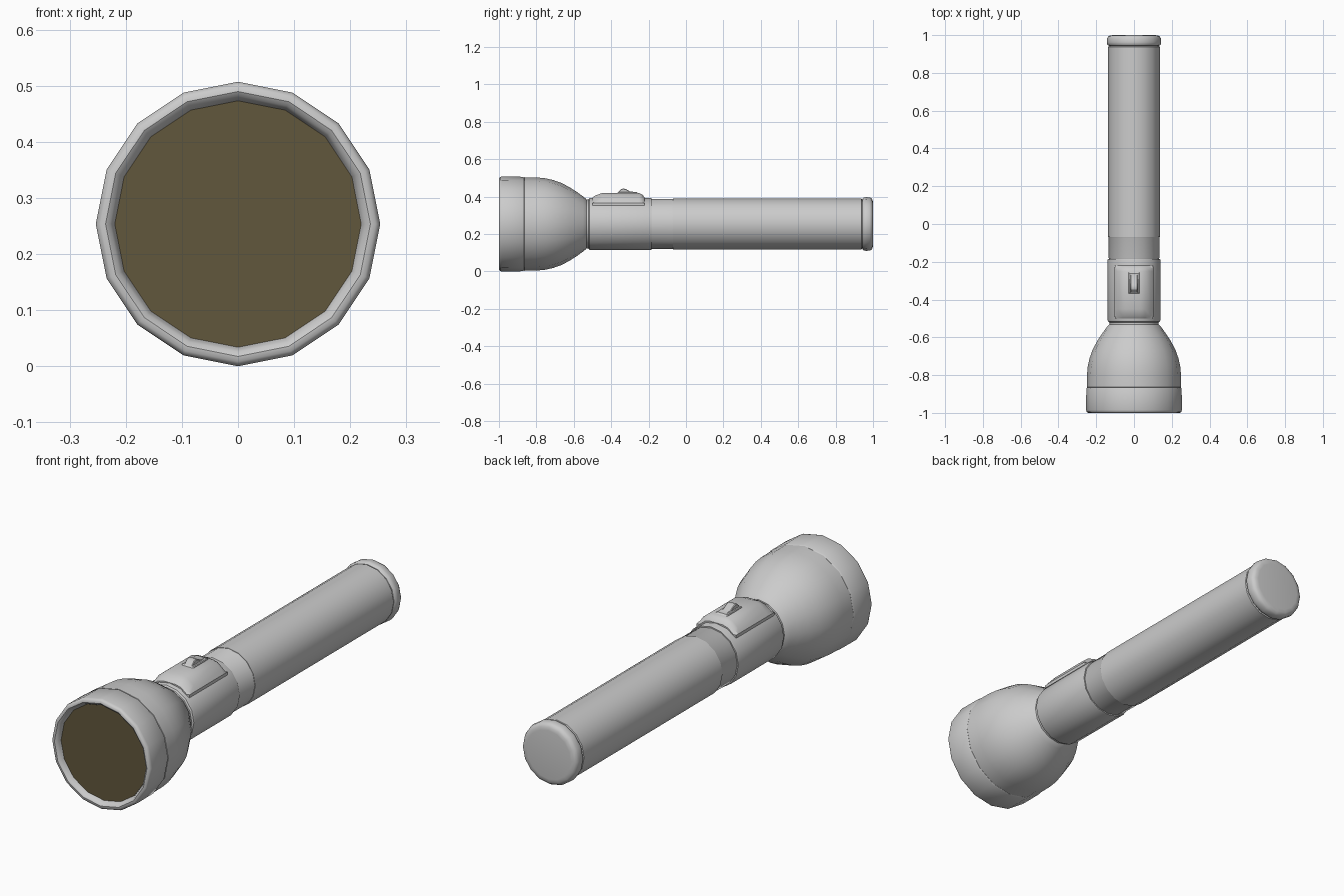
import bpy, bmesh, math

if "Cube" in bpy.data.objects:
    bpy.data.objects.remove(bpy.data.objects["Cube"])

CZ = 0.2535   # height of the long axis
SIDES = 16


def finish(name, bm, angle=35):
    bmesh.ops.remove_doubles(bm, verts=bm.verts, dist=1e-5)
    bmesh.ops.recalc_face_normals(bm, faces=bm.faces)
    me = bpy.data.meshes.new(name)
    bm.to_mesh(me)
    bm.free()
    ob = bpy.data.objects.new(name, me)
    bpy.context.collection.objects.link(ob)
    bpy.ops.object.select_all(action='DESELECT')
    ob.select_set(True)
    bpy.context.view_layer.objects.active = ob
    bpy.ops.object.shade_smooth_by_angle(angle=math.radians(angle))
    return ob


def lathe(name, profile):
    """Turn a (y, radius) profile around the long axis; radius 0 closes an end."""
    bm = bmesh.new()
    rings = []
    for y, r in profile:
        if r == 0:
            rings.append([bm.verts.new((0, y, CZ))] * SIDES)
        else:
            rings.append([bm.verts.new((r * math.cos(2 * math.pi * i / SIDES), y,
                                        CZ + r * math.sin(2 * math.pi * i / SIDES)))
                          for i in range(SIDES)])
    for a, b in zip(rings, rings[1:]):
        for i in range(SIDES):
            j = (i + 1) % SIDES
            bm.faces.new(list(dict.fromkeys((a[i], a[j], b[j], b[i]))))
    return finish(name, bm)


def loft(name, sections):
    """Join equal-length closed sections along y and cap both ends."""
    bm = bmesh.new()
    loops = [[bm.verts.new((x, y, z)) for x, z in pts] for y, pts in sections]
    n = len(loops[0])
    for a, b in zip(loops, loops[1:]):
        for i in range(n):
            j = (i + 1) % n
            bm.faces.new((a[i], a[j], b[j], b[i]))
    bm.faces.new(loops[0])
    bm.faces.new(loops[-1])
    return finish(name, bm, 30)


# Head: rounded bezel with recessed mouth, then the bell
lathe("bezel", [(-0.97, 0.218), (-0.985, 0.223), (-0.995, 0.228), (-1.0, 0.236),
                (-0.999, 0.245), (-0.994, 0.251), (-0.985, 0.2535),
                (-0.872, 0.2525), (-0.866, 0.249), (-0.862, 0.240)])
lathe("bell", [(-0.868, 0.240), (-0.864, 0.250), (-0.80, 0.249), (-0.755, 0.245),
               (-0.71, 0.235), (-0.665, 0.219), (-0.62, 0.195), (-0.58, 0.169),
               (-0.55, 0.147), (-0.537, 0.137), (-0.53, 0.128), (-0.53, 0.11)])

# Lens
lens = lathe("lens", [(-0.975, 0.223), (-0.975, 0)])
mat = bpy.data.materials.new("lens_brown")
mat.diffuse_color = (0.12, 0.095, 0.045, 1)
mat.use_nodes = True
mat.node_tree.nodes["Principled BSDF"].inputs["Base Color"].default_value = mat.diffuse_color
lens.data.materials.append(mat)

# Handle: groove, switch collar, narrow neck, barrel and tail cap
lathe("collar", [(-0.54, 0.130), (-0.522, 0.130), (-0.517, 0.137), (-0.508, 0.140),
                 (-0.192, 0.140), (-0.184, 0.138), (-0.184, 0.125)])
lathe("neck", [(-0.19, 0.130), (-0.18, 0.134), (-0.072, 0.134), (-0.068, 0.136)])
lathe("barrel", [(-0.07, 0.125), (-0.07, 0.137), (0.938, 0.137), (0.942, 0.130),
                 (0.95, 0.130)])
lathe("tail_cap", [(0.942, 0.125), (0.944, 0.135), (0.952, 0.142), (0.962, 0.1435),
                   (0.982, 0.1425), (0.992, 0.137), (0.998, 0.127), (1.0, 0.112),
                   (1.0, 0)])


# Switch plate: saddle over the collar with tapered ends
def saddle(top, side):
    half = [(side, 0.352), (side, 0.366), (side * 0.86, top - 0.030),
            (side * 0.58, top - 0.007), (side * 0.32, top)]
    return half + [(-x, z) for x, z in reversed(half)]


loft("switch_plate", [(-0.499, saddle(0.395, 0.101)), (-0.488, saddle(0.404, 0.102)),
                      (-0.450, saddle(0.419, 0.102)), (-0.250, saddle(0.419, 0.102)),
                      (-0.232, saddle(0.410, 0.102)), (-0.221, saddle(0.395, 0.101))])


# Sliding switch: low base and stepped thumb piece
def block(w, z):
    return [(w, 0.40), (w, z - 0.003), (w - 0.003, z), (3e-3 - w, z), (-w, z - 0.003), (-w, 0.40)]


loft("switch_base", [(-0.370, block(0.030, 0.418)), (-0.362, block(0.030, 0.424)),
                     (-0.263, block(0.030, 0.424)), (-0.255, block(0.030, 0.418))])
loft("switch_thumb", [(-0.362, block(0.020, 0.424)), (-0.347, block(0.020, 0.440)),
                      (-0.337, block(0.020, 0.443)), (-0.322, block(0.020, 0.441)),
                      (-0.300, block(0.020, 0.428)), (-0.268, block(0.020, 0.424))])
